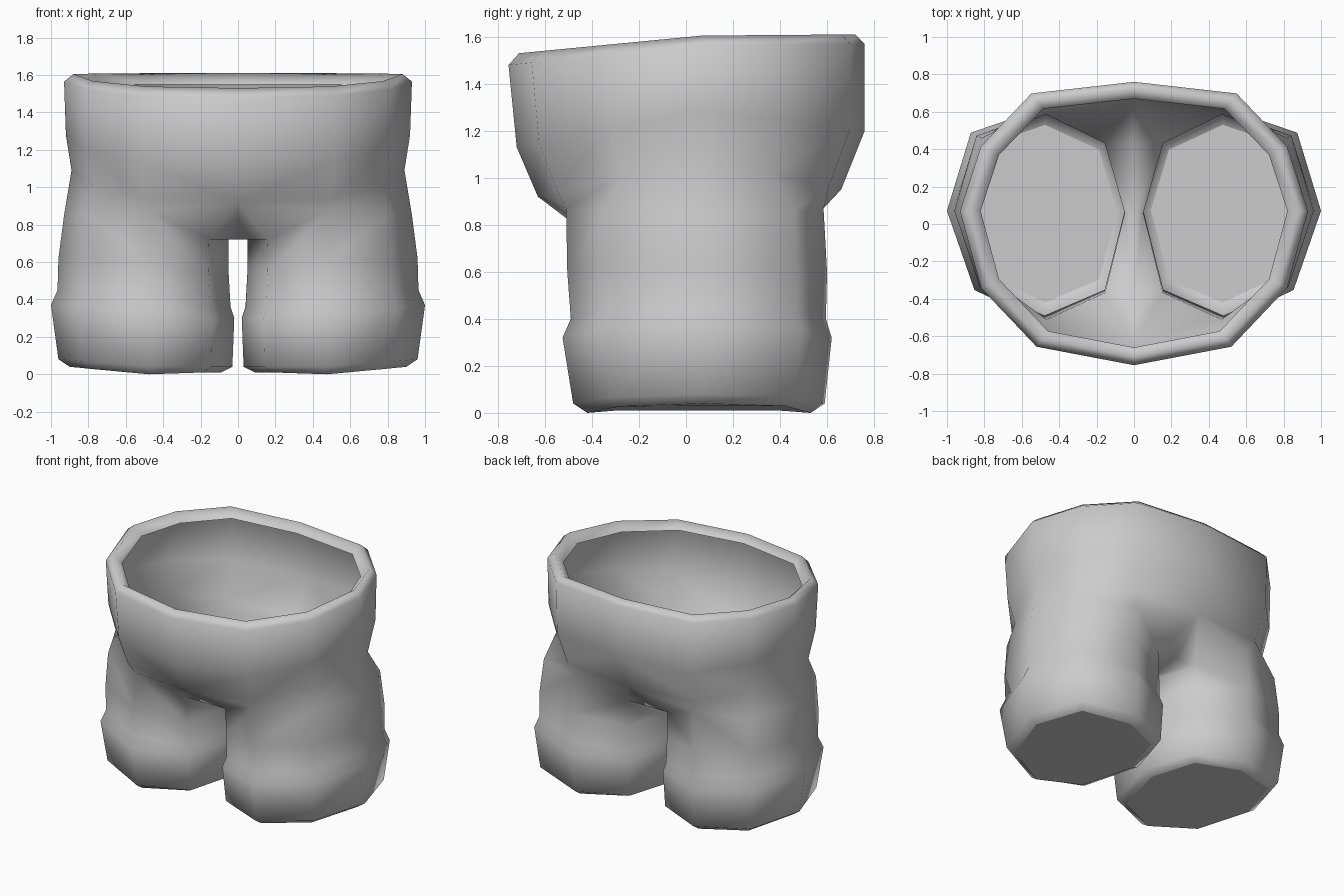
import bpy
import bmesh

cube = bpy.data.objects.get("Cube")
if cube:
    bpy.data.objects.remove(cube, do_unlink=True)

# Fabric colour
fabric = bpy.data.materials.new("grey_fabric")
fabric.use_nodes = True
grey = (0.6, 0.6, 0.6, 1)
fabric.diffuse_color = grey
fabric.node_tree.nodes["Principled BSDF"].inputs["Base Color"].default_value = grey

# Unit plans: a half waist from front to back, and a full leg from front round the outside
WAIST_PLAN = [(0, -1), (.56, -.88), (.88, -.5), (1, 0), (.88, .5), (.59, .91), (0, 1)]
LEG_PLAN = [(-.05, -1), (.7, -.7), (1, .04), (.74, .77), (-.05, 1),
            (-.76, .72), (-1, .04), (-.76, -.74)]
SIDE_Y = .07

bm = bmesh.new()


def waist_ring(front, back, width, z_front, z_side, z_back):
    ring = []
    for u, v in WAIST_PLAN:
        end, z_end = (front, z_front) if v < 0 else (back, z_back)
        t = abs(v)
        ring.append(bm.verts.new((u * width, SIDE_Y + t * (end - SIDE_Y),
                                  z_side + t * (z_end - z_side))))
    return ring


def leg_ring(front, back, inner, outer, z_inner, z_mid, z_outer):
    ring = []
    for u, v in LEG_PLAN:
        x = (inner + outer) / 2 + u * (outer - inner) / 2
        y = (front + back) / 2 + v * (back - front) / 2
        z = z_inner if u < -.5 else z_mid + max(u, 0) * (z_outer - z_mid)
        ring.append(bm.verts.new((x, y, z)))
    return ring


def bridge(a, b, closed=False):
    n = len(a)
    for i in range(n if closed else n - 1):
        j = (i + 1) % n
        bm.faces.new((a[i], a[j], b[j], b[i]))


# Leg with a raised cuff, from the sole up to the groin
leg = [leg_ring(*row) for row in (
    (-.42, .53, .09, .90, .01, .00, .04),
    (-.48, .59, .03, .96, .04, .04, .08),
    (-.525, .62, .02, 1.0, .30, .32, .37),
    (-.49, .595, .04, .965, .36, .40, .45),
    (-.505, .60, .05, .96, .54, .60, .62),
    (-.51, .585, .05, .93, .72, .87, .85),
)]
for low, high in zip(leg, leg[1:]):
    bridge(low, high, closed=True)
sole = bm.faces.new(leg[0])

# Body from the hips up, with a rolled rim at the waist
body = [waist_ring(*row) for row in (
    (-.63, .66, .89, .92, 1.09, .95),
    (-.72, .76, .92, 1.13, 1.28, 1.2),
    (-.755, .76, .93, 1.48, 1.565, 1.57),
    (-.71, .72, .88, 1.53, 1.605, 1.61),
    (-.66, .67, .82, 1.48, 1.54, 1.55),
)]
for low, high in zip(body, body[1:]):
    bridge(low, high)

# Groin: join the outer leg to the hips, then the inner leg to the centre line
hips, top = body[0], leg[-1]
bridge(top[:5], hips[1:6])
front, middle, back = [bm.verts.new((0, top[i].co.y, top[i].co.z)) for i in (7, 6, 5)]
for loop in ((hips[0], top[7], top[0], hips[1]), (hips[0], front, top[7]),
             (front, middle, top[6], top[7]), (middle, back, top[5], top[6]),
             (hips[6], top[5], back), (hips[6], hips[5], top[4], top[5])):
    bm.faces.new(loop)

bmesh.ops.recalc_face_normals(bm, faces=bm.faces[:])
for face in bm.faces:
    face.smooth = True
for edge in sole.edges:
    edge.smooth = False

mesh = bpy.data.meshes.new("short_trousers")
bm.to_mesh(mesh)
bm.free()
mesh.materials.append(fabric)
trousers = bpy.data.objects.new("short_trousers", mesh)
bpy.context.collection.objects.link(trousers)

# Mirror the half across the centre line
mirror = trousers.modifiers.new("Mirror", "MIRROR")
mirror.use_axis[0] = True
mirror.use_mirror_merge = True
mirror.merge_threshold = .001
